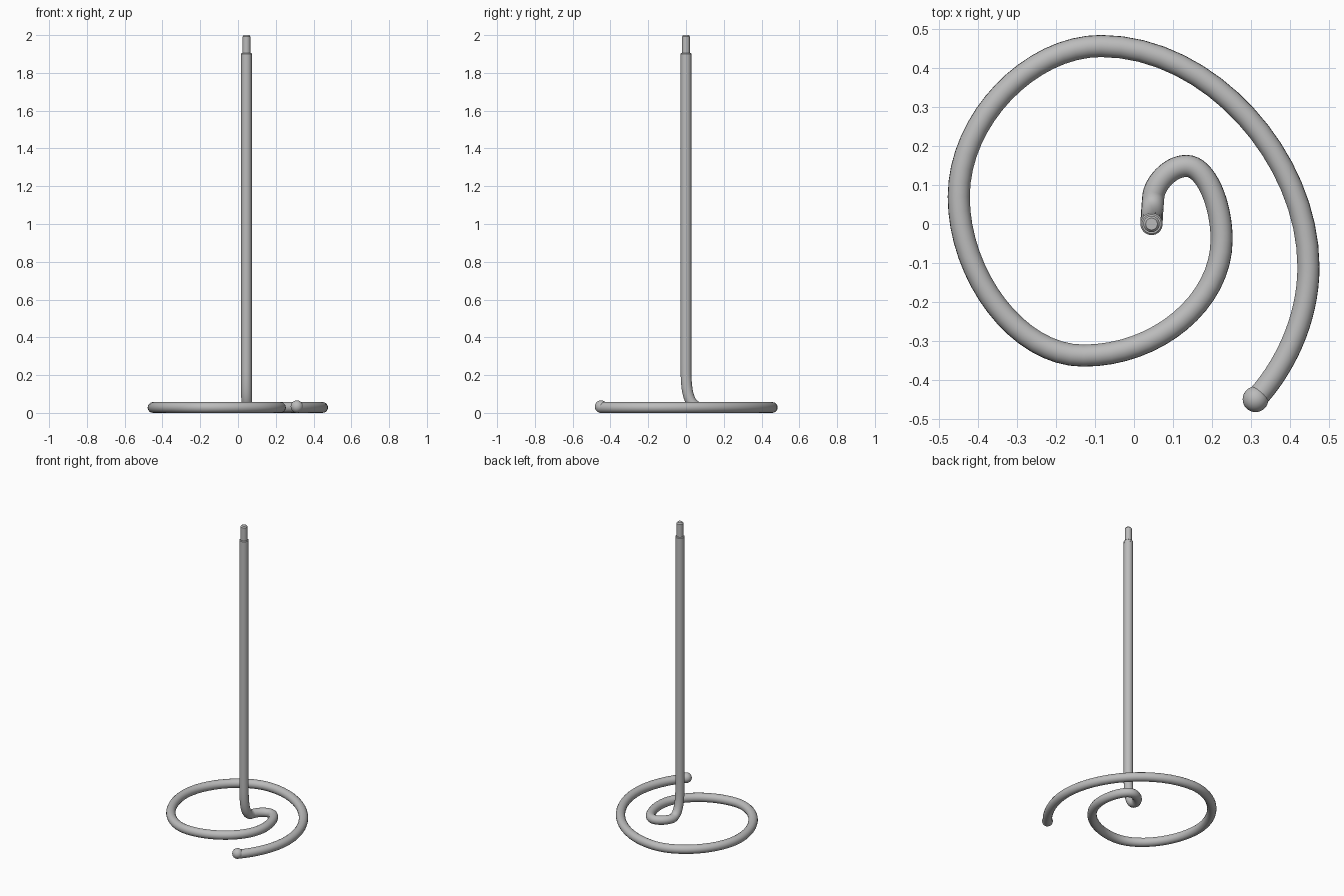
import bpy
import bmesh
import math

cube = bpy.data.objects.get("Cube")
if cube:
    bpy.data.objects.remove(cube, do_unlink=True)

ROD = 0.0285            # rod radius
POLE_X = 0.045          # pole position
SHOULDER = 1.905        # height where the pole narrows

# Brushed grey metal
metal = bpy.data.materials.new("grey_metal")
metal.use_nodes = True
grey = (0.5, 0.5, 0.5, 1)
metal.diffuse_color = grey
metal.node_tree.nodes["Principled BSDF"].inputs["Base Color"].default_value = grey


def finish(obj):
    obj.data.materials.clear()
    obj.data.materials.append(metal)
    bpy.ops.object.select_all(action="DESELECT")
    obj.select_set(True)
    bpy.context.view_layer.objects.active = obj
    bpy.ops.object.shade_smooth_by_angle(angle=math.radians(35))


def lathe(name, profile, x, y, sides=32):
    """Spin a (radius, height) profile around a vertical axis."""
    bm = bmesh.new()
    verts = [bm.verts.new((r, 0, z)) for r, z in profile]
    edges = [bm.edges.new(pair) for pair in zip(verts, verts[1:])]
    bmesh.ops.spin(bm, geom=verts + edges, axis=(0, 0, 1), cent=(0, 0, 0),
                   steps=sides, angle=math.tau)
    bmesh.ops.remove_doubles(bm, verts=bm.verts, dist=0.0001)
    bmesh.ops.recalc_face_normals(bm, faces=bm.faces)
    mesh = bpy.data.meshes.new(name)
    bm.to_mesh(mesh)
    bm.free()
    obj = bpy.data.objects.new(name, mesh)
    obj.location = (x, y, 0)
    bpy.context.collection.objects.link(obj)
    finish(obj)


# Bent rod: point, incoming handle offset, outgoing handle offset
path = [
    ((POLE_X, 0, 1.9), (0, 0, 0.1), (0, 0, -0.5)),
    ((POLE_X, 0, 0.23), (0, 0, 0.1), (0, 0, -0.12)),
    ((0.05, 0.075, ROD), (-0.005, -0.06, 0.006), (0.008, 0.035, 0)),
    ((0.135, 0.149, ROD), (-0.04, 0, 0), (0.05, 0, 0)),
    ((0.225, -0.04, ROD), (0, 0.09, 0), (0, -0.16, 0)),
    ((-0.13, -0.338, ROD), (0.19, 0, 0), (-0.17, 0, 0)),
    ((-0.45, 0.07, ROD), (0, -0.2, 0), (0, 0.2, 0)),
    ((-0.085, 0.457, ROD), (-0.18, 0, 0), (0.28, 0, 0)),
    ((0.448, -0.11, ROD), (0, 0.28, 0), (0, -0.14, 0)),
    ((0.312, -0.45, ROD), (0.07, 0.075, 0), (-0.02, -0.02, 0)),
]
curve = bpy.data.curves.new("spiral_rod", "CURVE")
curve.dimensions = "3D"
curve.resolution_u = 16
curve.bevel_depth = ROD
curve.bevel_resolution = 6
curve.use_fill_caps = True
spline = curve.splines.new("BEZIER")
spline.bezier_points.add(len(path) - 1)
for bp, (co, before, after) in zip(spline.bezier_points, path):
    bp.handle_left_type = bp.handle_right_type = "FREE"
    bp.co = co
    bp.handle_left = [a + b for a, b in zip(co, before)]
    bp.handle_right = [a + b for a, b in zip(co, after)]
rod = bpy.data.objects.new("spiral_rod", curve)
bpy.context.collection.objects.link(rod)
bpy.context.view_layer.objects.active = rod
rod.select_set(True)
bpy.ops.object.convert(target="MESH")
finish(bpy.context.view_layer.objects.active)

# Narrow pin on top of the pole, with a chamfered shoulder and tip
lathe("top_pin", [(0, 1.89), (ROD, 1.89), (ROD, SHOULDER - 0.004),
                  (ROD - 0.004, SHOULDER), (0.021, SHOULDER), (0.021, 1.992),
                  (0.015, 2), (0, 2)], POLE_X, 0)

# Ball that ends the spiral
bpy.ops.mesh.primitive_uv_sphere_add(segments=32, ring_count=16, radius=0.033,
                                     location=(0.312, -0.45, 0.033))
ball = bpy.context.object
ball.name = "end_ball"
finish(ball)
